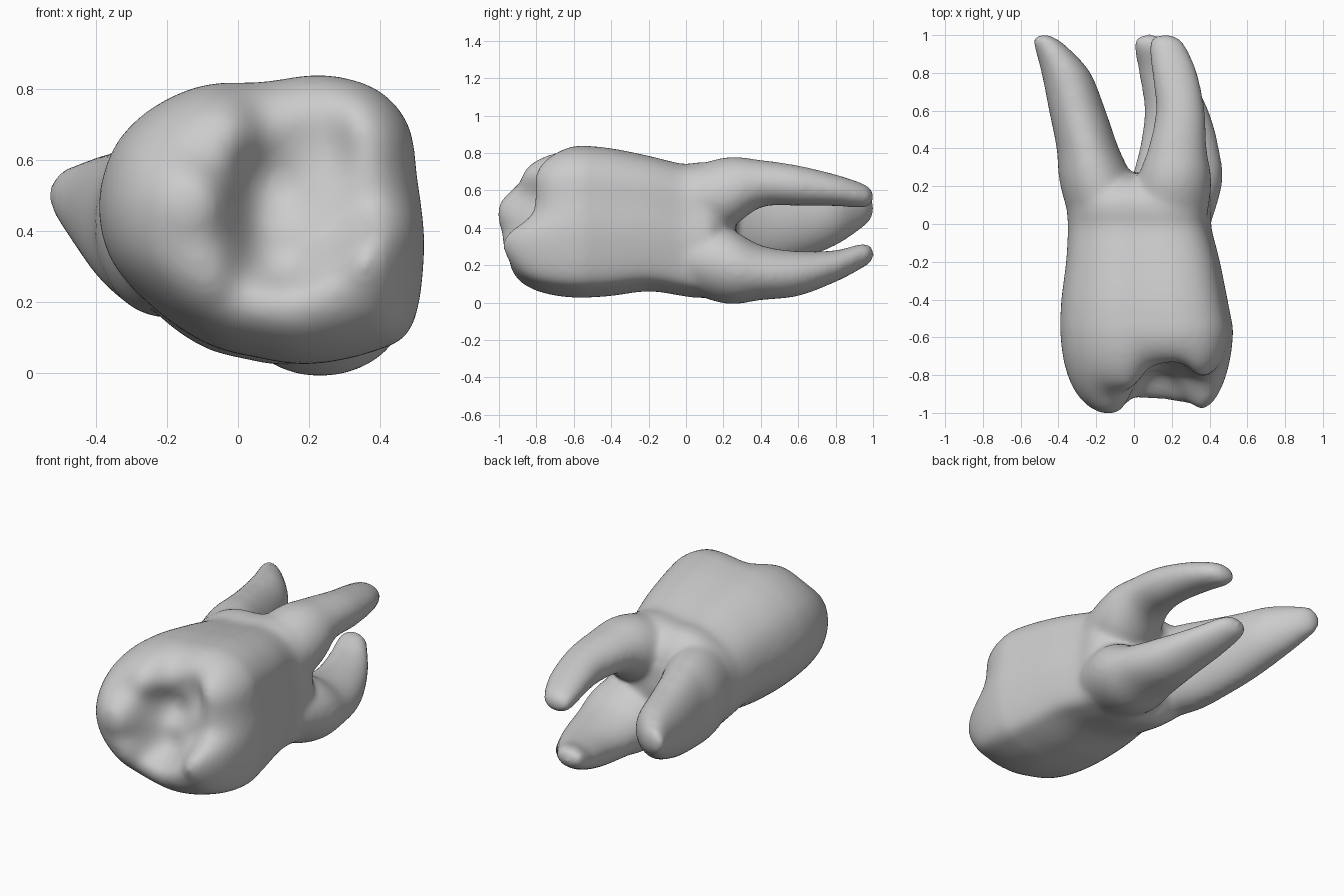
import bpy, bmesh, math

if "Cube" in bpy.data.objects:
    bpy.data.objects.remove(bpy.data.objects["Cube"])


def catmull(pts, n, closed):
    """Smooth tuples of any size, n samples per span."""
    out, m = [], len(pts)
    get = (lambda i: pts[i % m]) if closed else (lambda i: pts[max(0, min(m - 1, i))])
    for i in range(m if closed else m - 1):
        a, b, c, d = get(i - 1), get(i), get(i + 1), get(i + 2)
        for k in range(n):
            t = k / n
            out.append(tuple(0.5 * (2 * q + (r - p) * t + (2 * p - 5 * q + 4 * r - s) * t * t
                                    + (3 * q - p - 3 * r + s) * t ** 3)
                             for p, q, r, s in zip(a, b, c, d)))
    if not closed:
        out.append(tuple(pts[-1]))
    return out


def loft(bm, rings, start, end):
    """Skin rings of points and close both ends with a pole."""
    vr = [[bm.verts.new(p) for p in r] for r in rings]
    n = len(vr[0])
    a, b = bm.verts.new(start), bm.verts.new(end)
    faces = []
    for i in range(n):
        j = (i + 1) % n
        for r, s in zip(vr, vr[1:]):
            faces.append(bm.faces.new((r[i], r[j], s[j], s[i])))
        faces.append(bm.faces.new((a, vr[0][j], vr[0][i])))
        faces.append(bm.faces.new((b, vr[-1][i], vr[-1][j])))
    bmesh.ops.recalc_face_normals(bm, faces=faces)


# Crown outline seen from the chewing side (x, z)
outline = catmull([(.525, .35), (.505, .55), (.48, .7), (.39, .8), (.24, .84), (.07, .82),
                   (-.1, .81), (-.25, .74), (-.35, .63), (-.39, .47), (-.35, .31), (-.22, .17),
                   (-.08, .08), (.05, .045), (.2, .025), (.38, .06), (.49, .13)], 5, True)

# Cusp and pit heights on the chewing surface (x, z, y)
relief = [(-.13, .48, -1.01), (-.06, .7, -.9), (.12, .78, -.76), (.4, .7, -.86), (.43, .57, -.84),
          (.37, .33, -1.01), (.1, .16, -.95), (.25, .2, -.96), (-.13, .29, -.99),
          (.12, .53, -.71), (.22, .63, -.73), (.27, .43, -.8), (.13, .35, -.78)]
values = [r[2] for r in relief]


def height(x, z):
    w = [((x - a) ** 2 + (z - b) ** 2 + .008) ** -2 for a, b, h in relief]
    return sum(k * v for k, v in zip(w, values)) / sum(w)


for _ in range(6):  # let the smooth surface pass through the given heights
    values = [v + .8 * (h - height(x, z)) for v, (x, z, h) in zip(values, relief)]

bm = bmesh.new()

# Crown and neck: outline fitted to (y, x min, x max, z min, z max)
sections = catmull([(.265, -.1, .14, .32, .54), (.225, -.26, .3, .18, .66), (.14, -.345, .4, .04, .74),
                    (.06, -.355, .41, .025, .75), (-.02, -.35, .41, .035, .742), (-.2, -.36, .455, .06, .785),
                    (-.4, -.385, .495, .035, .825), (-.55, -.392, .525, .025, .84)], 4, False)
rings = []
for y, x0, x1, z0, z1 in sections:
    rings.append([(x0 + (x + .39) / .915 * (x1 - x0), y, z0 + (z - .025) / .815 * (z1 - z0))
                  for x, z in outline])
CX, CZ = .07, .43
for t in (.995, .98, .96, .93, .9, .86, .81, .76, .7, .64, .58, .51, .44, .37, .3, .23, .16, .08):
    f = (1 - t ** 5) ** .5
    ring = []
    for x, z in outline:
        px, pz = CX + (x - CX) * t, CZ + (z - CZ) * t
        ring.append((px, -.55 + (height(px, pz) + .55) * f, pz))
    rings.append(ring)
loft(bm, rings, (.03, .275, .42), (CX, height(CX, CZ), CZ))

# Three roots: (y, centre x, centre z, radius x, radius z)
roots = [
    [(-.1, -.1, .42, .2, .24), (.2, -.19, .42, .2, .265), (.4, -.245, .42, .165, .245),
     (.6, -.3, .43, .15, .205), (.8, -.36, .46, .13, .155), (.93, -.435, .49, .09, .1),
     (.985, -.475, .505, .06, .07)],
    [(-.1, .18, .53, .18, .15), (.2, .21, .58, .2, .195), (.4, .23, .635, .155, .127),
     (.6, .245, .625, .13, .108), (.8, .215, .6, .12, .085), (.93, .18, .575, .1, .068),
     (.985, .165, .565, .075, .05)],
    [(-.1, .18, .26, .19, .16), (.2, .225, .2, .24, .205), (.4, .24, .16, .21, .147),
     (.6, .225, .155, .17, .12), (.8, .16, .195, .135, .085), (.93, .1, .245, .1, .068),
     (.985, .08, .26, .075, .05)],
]
for root in roots:
    rings = [[(cx + rx * math.cos(a), y, cz + rz * math.sin(a))
              for a in (math.tau * k / 32 for k in range(32))]
             for y, cx, cz, rx, rz in catmull(root, 5, False)]
    s, e = root[0], root[-1]
    loft(bm, rings, (s[1], s[0], s[2]), (e[1], 1.01, e[2]))

mesh = bpy.data.meshes.new("molar_tooth")
bm.to_mesh(mesh)
bm.free()
tooth = bpy.data.objects.new("molar_tooth", mesh)
bpy.context.collection.objects.link(tooth)

# Fuse crown and roots into one smooth skin, then apply
rm = tooth.modifiers.new("fuse", 'REMESH')
rm.mode = 'VOXEL'
rm.voxel_size = .016
rm.use_smooth_shade = True
sm = tooth.modifiers.new("soften", 'SMOOTH')
sm.factor = .5
sm.iterations = 16
skin = bpy.data.meshes.new_from_object(tooth.evaluated_get(bpy.context.evaluated_depsgraph_get()))
tooth.modifiers.clear()
tooth.data = skin

# Off-white enamel
enamel = bpy.data.materials.new("enamel")
enamel.diffuse_color = (.95, .945, .93, 1)
enamel.use_nodes = True
enamel.node_tree.nodes["Principled BSDF"].inputs["Base Color"].default_value = enamel.diffuse_color
skin.materials.clear()
skin.materials.append(enamel)
skin.polygons.foreach_set("material_index", [0] * len(skin.polygons))
skin.update()
